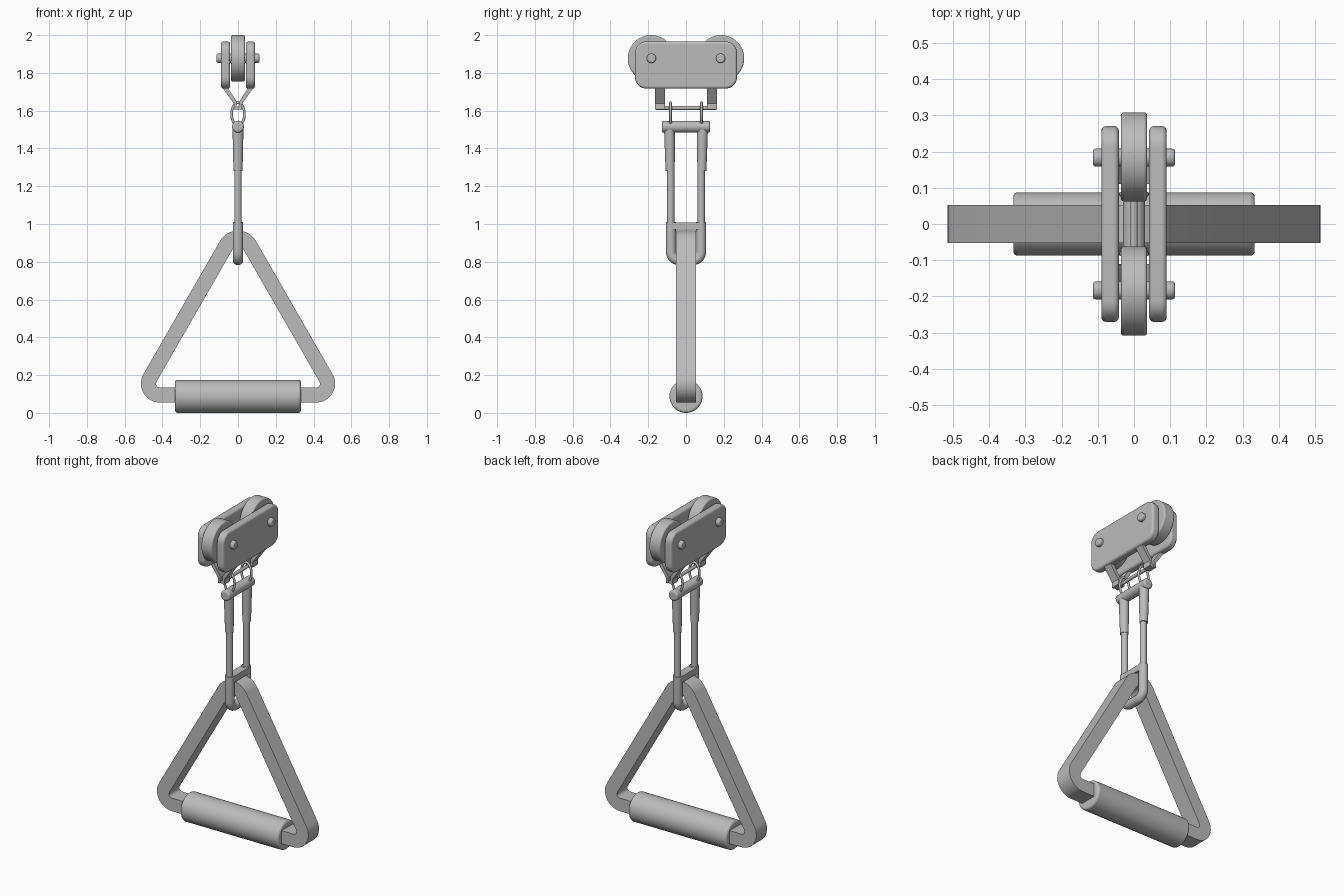
import bpy, bmesh
from math import sin, cos, pi, radians
from mathutils import Vector

if "Cube" in bpy.data.objects:
    bpy.data.objects.remove(bpy.data.objects["Cube"])

GREY = (0.5, 0.5, 0.5, 1)
metal = bpy.data.materials.new("plain_grey")
metal.use_nodes = True
metal.diffuse_color = GREY
metal.node_tree.nodes["Principled BSDF"].inputs["Base Color"].default_value = GREY


def finish(ob, name, bevel=0.0):
    """Name, colour, bevel and shade one part."""
    ob.name = name
    ob.data.materials.clear()
    ob.data.materials.append(metal)
    bpy.ops.object.select_all(action='DESELECT')
    ob.select_set(True)
    bpy.context.view_layer.objects.active = ob
    bpy.ops.object.shade_smooth_by_angle(angle=radians(35))
    if bevel:
        mod = ob.modifiers.new("edge", 'BEVEL')
        mod.width, mod.segments = bevel, 3
        mod.limit_method, mod.angle_limit = 'ANGLE', radians(35)
    return ob


def mesh_part(name, bm, bevel=0.0):
    bmesh.ops.recalc_face_normals(bm, faces=bm.faces)
    me = bpy.data.meshes.new(name)
    bm.to_mesh(me)
    bm.free()
    ob = bpy.data.objects.new(name, me)
    bpy.context.collection.objects.link(ob)
    return finish(ob, name, bevel)


def rod(name, a, b, r1, r2=None, bevel=0.0, sides=32):
    """Round bar from a to b, optionally tapered."""
    a, b = Vector(a), Vector(b)
    d = b - a
    bpy.ops.mesh.primitive_cone_add(
        vertices=sides, radius1=r1, radius2=r1 if r2 is None else r2, depth=d.length,
        location=(a + b) / 2, rotation=d.to_track_quat('Z', 'Y').to_euler())
    return finish(bpy.context.object, name, bevel)


def prism(name, points, offset, bevel=0.0):
    """Extrude a flat outline by an offset."""
    bm = bmesh.new()
    face = bm.faces.new([bm.verts.new(p) for p in points])
    out = bmesh.ops.extrude_face_region(bm, geom=[face])
    bmesh.ops.translate(bm, vec=offset,
                        verts=[v for v in out["geom"] if isinstance(v, bmesh.types.BMVert)])
    return mesh_part(name, bm, bevel)


def wire(name, points, radius, closed):
    """Round tube along a path."""
    cu = bpy.data.curves.new(name, 'CURVE')
    cu.dimensions, cu.bevel_depth, cu.bevel_resolution = '3D', radius, 5
    cu.use_fill_caps = True
    sp = cu.splines.new('POLY')
    sp.points.add(len(points) - 1)
    for p, co in zip(sp.points, points):
        p.co = (*co, 1)
    sp.use_cyclic_u = closed
    ob = bpy.data.objects.new(name, cu)
    bpy.context.collection.objects.link(ob)
    bpy.ops.object.select_all(action='DESELECT')
    ob.select_set(True)
    bpy.context.view_layer.objects.active = ob
    bpy.ops.object.convert(target='MESH')
    return finish(bpy.context.object, name)


def arc(cu, cv, r, start, end, n=10):
    return [(cu + r * cos(radians(start + (end - start) * i / n)),
             cv + r * sin(radians(start + (end - start) * i / n))) for i in range(n + 1)]


# Triangular handle frame: square section swept round three corners
bm = bmesh.new()
rings = []
for cx, cz, r, start in ((0.414, 0.155, 0.1, -90), (0, 0.855, 0.11, 30), (-0.414, 0.155, 0.1, 150)):
    outer = arc(cx, cz, r, start, start + 120, 16)
    inner = arc(cx, cz, r - 0.08, start, start + 120, 16)
    for (ox, oz), (ix, iz) in zip(outer, inner):
        rings.append([bm.verts.new(p) for p in ((ox, -0.052, oz), (ox, 0.052, oz),
                                                (ix, 0.052, iz), (ix, -0.052, iz))])
for k, ring in enumerate(rings):
    nxt = rings[(k + 1) % len(rings)]
    for j in range(4):
        m = (j + 1) % 4
        bm.faces.new((ring[j], ring[m], nxt[m], nxt[j]))
mesh_part("triangle_frame", bm)

# Hand grip
rod("hand_grip", (-0.333, 0, 0.0875), (0.333, 0, 0.0875), 0.0875, bevel=0.012, sides=48)

# Shackle under the frame apex
path = ([(-0.08, 1.01)] + arc(-0.035, 0.853, 0.045, 180, 270)
        + arc(0.035, 0.853, 0.045, 270, 360) + [(0.08, 1.01)])
wire("shackle", [(0, y, z) for y, z in path], 0.027, False)
prism("shackle_bridge", [(-0.025, -0.075, 0.97), (0.025, -0.075, 0.97),
                         (0.025, 0.075, 0.97), (-0.025, 0.075, 0.97)], (0, 0, 0.038))

# Crossbar at the top of the strands, and thin rod under the trolley
rod("crossbar", (0, -0.128, 1.515), (0, 0.128, 1.515), 0.031, bevel=0.01)
rod("hanger_rod", (0, -0.16, 1.614), (0, 0.16, 1.614), 0.01, sides=16)

for s, side in ((-1, "front"), (1, "back")):
    # Strand with tapered upper sleeve
    rod(side + "_strand", (0, s * 0.081, 0.99), (0, s * 0.081, 1.4), 0.0195)
    rod(side + "_sleeve", (0, s * 0.084, 1.28), (0, s * 0.087, 1.5), 0.024, 0.029)
    # Wire link joining crossbar and hanger rod
    wire(side + "_link", [(0.034 * cos(t * pi / 16), s * 0.082, 1.582 + 0.06 * sin(t * pi / 16))
                          for t in range(32)], 0.007, True)
    # Wheel and its axle
    rod(side + "_wheel", (-0.036, s * 0.185, 1.877), (0.036, s * 0.185, 1.877),
        0.123, bevel=0.008, sides=64)
    rod(side + "_axle", (-0.113, s * 0.183, 1.877), (0.113, s * 0.183, 1.877), 0.025, bevel=0.008)
    # Bent hanger legs
    for m, hand in ((-1, "right"), (1, "left")):
        leg = [(0.088, 1.73), (0.06, 1.73), (0.008, 1.65),
               (0.008, 1.605), (0.022, 1.605), (0.022, 1.637)]
        prism(f"{side}_{hand}_hanger_leg", [(m * x, s * 0.11, z) for x, z in leg],
              (0, s * 0.054, 0))

# Trolley side plates with rounded corners
outline = []
for cy, cz, start in ((0.21, 1.906, 0), (-0.21, 1.906, 90), (-0.21, 1.777, 180), (0.21, 1.777, 270)):
    outline += arc(cy, cz, 0.06, start, start + 90)
for m, hand in ((-1, "right"), (1, "left")):
    prism(hand + "_side_plate", [(m * 0.042, y, z) for y, z in outline], (m * 0.048, 0, 0), 0.012)
